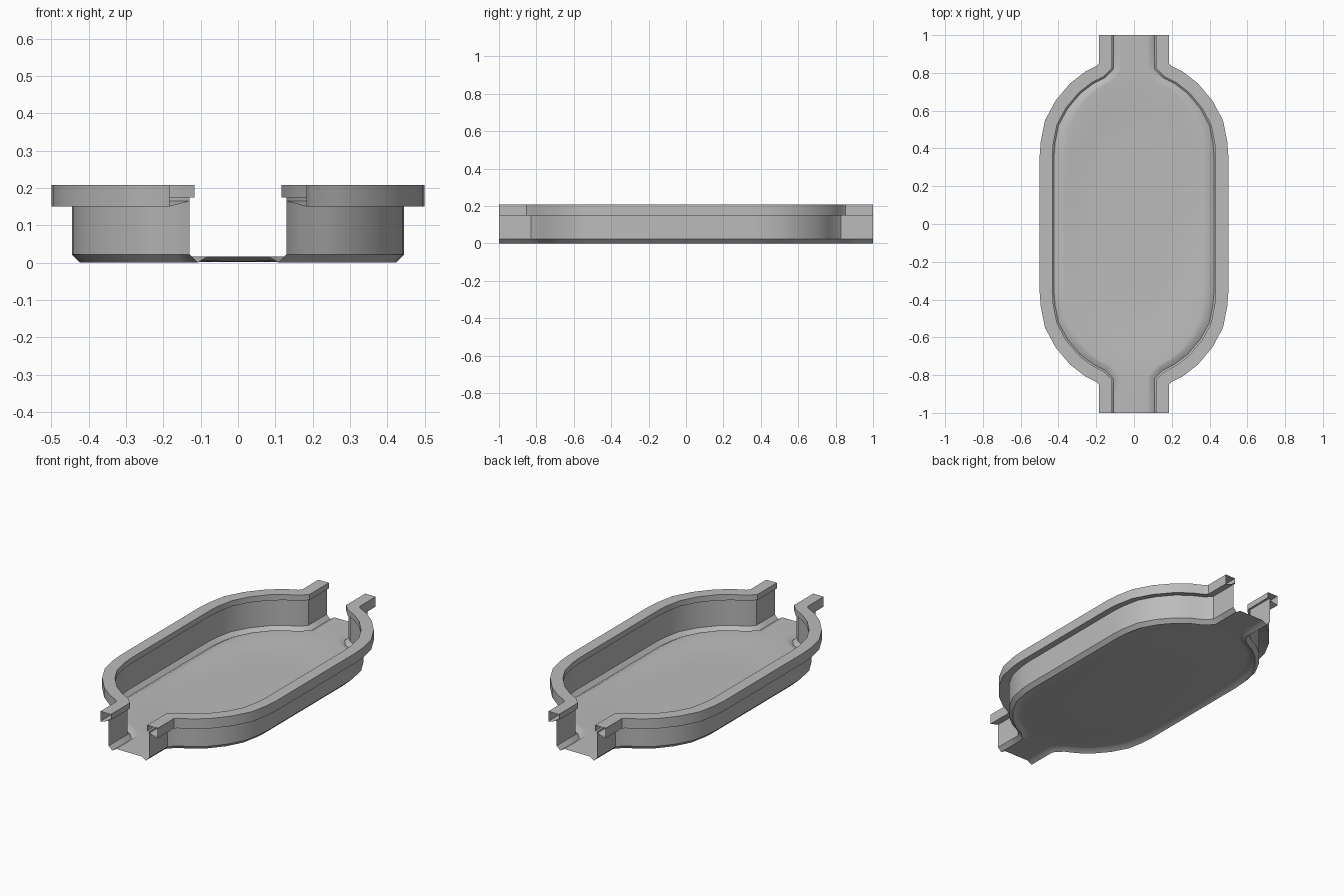
import bpy, bmesh, math
from mathutils import Vector

old = bpy.data.objects.get("Cube")
if old:
    bpy.data.objects.remove(old, do_unlink=True)

grey = bpy.data.materials.new("plain grey")
grey.use_nodes = True
colour = (0.5, 0.5, 0.5, 1)
grey.diffuse_color = colour
grey.node_tree.nodes["Principled BSDF"].inputs["Base Color"].default_value = colour

# Quarter outline of the basin wall, from the open channel end to the long side
quarter = [(0.13, 1), (0.13, 0.91), (0.13, 0.83), (0.165, 0.793), (0.23, 0.76),
           (0.3, 0.706), (0.37, 0.623), (0.42, 0.53), (0.44, 0.43), (0.445, 0.365),
           (0.445, 0.18)]
path = [Vector(p) for p in quarter + [(0.445, 0)]]
path += [Vector((x, -y)) for x, y in reversed(quarter)]


def offset(i, d):
    """Outline point i moved outward by d with a mitred corner."""
    a, p, b = path[max(i - 1, 0)], path[i], path[min(i + 1, len(path) - 1)]
    normals = [Vector((-t.y, t.x)).normalized() for t in (p - a, b - p) if t.length > 0]
    m = sum(normals, Vector((0, 0))).normalized()
    return p + m * d / max(m.dot(normals[0]), 0.5)


def floor_height(x, y):
    """Shallow bowl that rises to a shelf at the ends and sides."""
    r = math.hypot(x / 0.46, y / 0.8)
    t = min(max((r - 0.55) / 0.45, 0), 1)
    return 0.002 + 0.015 * t * t * (3 - 2 * t)


def build(name, rows, angle):
    """Skin rows of points, then mirror to the other side."""
    bm = bmesh.new()
    grid = [[bm.verts.new(p) for p in row] for row in rows]
    for r, s in zip(grid, grid[1:]):
        for j in range(len(r) - 1):
            bm.faces.new((r[j], s[j], s[j + 1], r[j + 1]))
    mesh = bpy.data.meshes.new(name)
    bm.to_mesh(mesh)
    bm.free()
    mesh.materials.append(grey)
    ob = bpy.data.objects.new(name, mesh)
    bpy.context.collection.objects.link(ob)
    mirror = ob.modifiers.new("mirror", 'MIRROR')
    mirror.use_clip = True
    bpy.ops.object.select_all(action='DESELECT')
    ob.select_set(True)
    bpy.context.view_layer.objects.active = ob
    bpy.ops.object.shade_smooth_by_angle(angle=math.radians(angle))
    return ob


def sweep(profile):
    return [[(*offset(i, d), z) for d, z in profile] for i in range(len(path))]


# Thin upright wall with a chamfered foot
build("basin_wall", sweep([(-0.022, 0), (0, 0.022), (0, 0.175)]), 35)

# Hollow rim, open at the channel ends
build("rim", sweep([(0, 0.165), (0, 0.175), (-0.013, 0.175), (-0.013, 0.208),
                    (0.054, 0.208), (0.054, 0.15), (0, 0.165)]), 35)

# Softly dished floor with a groove along the wall
floor_rows = []
for i in range(len(path)):
    edge = offset(i, -0.022)
    shelf = offset(i, -0.05)
    row = [(*edge, 0)]
    for k in range(13):
        p = Vector((shelf.x * (1 - k / 12), shelf.y))
        row.append((*p, floor_height(*p)))
    floor_rows.append(row)
build("floor", floor_rows, 60)
